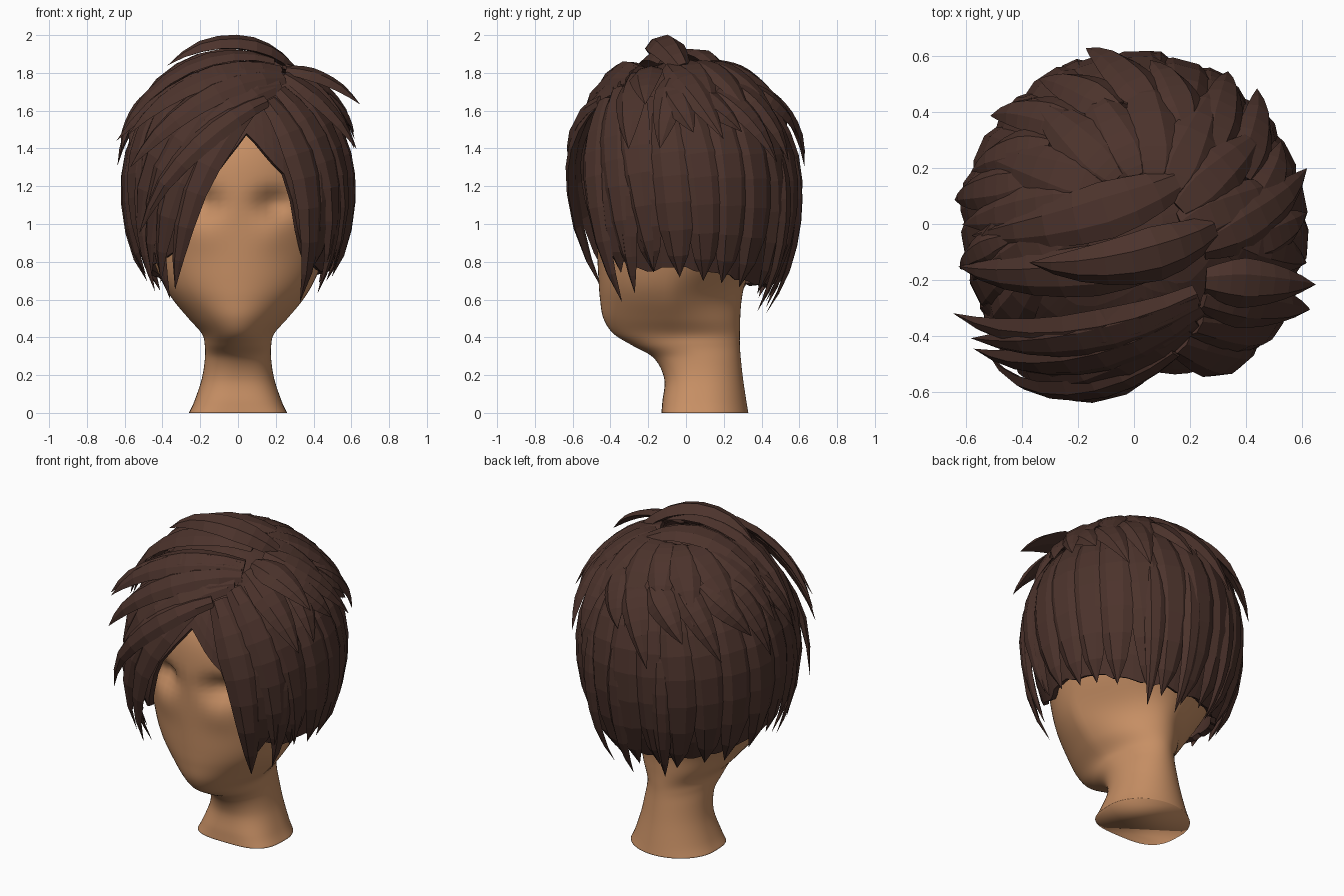
import bpy, bmesh, math, random
from mathutils import Vector

if "Cube" in bpy.data.objects:
    bpy.data.objects.remove(bpy.data.objects["Cube"])

random.seed(4)


def material(name, rgb):
    m = bpy.data.materials.new(name)
    m.diffuse_color = (*rgb, 1)
    m.use_nodes = True
    m.node_tree.nodes["Principled BSDF"].inputs["Base Color"].default_value = m.diffuse_color
    return m


SKIN = material("skin", (0.57, 0.275, 0.128))
HAIR = material("dark brown hair", (0.072, 0.033, 0.025))


def finish(bm, name, mat):
    bmesh.ops.remove_doubles(bm, verts=bm.verts, dist=0.0002)
    bmesh.ops.recalc_face_normals(bm, faces=bm.faces)
    me = bpy.data.meshes.new(name)
    bm.to_mesh(me)
    bm.free()
    me.materials.append(mat)
    ob = bpy.data.objects.new(name, me)
    bpy.context.collection.objects.link(ob)
    return ob


def bridge(bm, a, b):
    n = len(a)
    for i in range(n):
        bm.faces.new((a[i], a[(i + 1) % n], b[(i + 1) % n], b[i]))


# --- Head and neck: lofted rings of (height, half width, front y, back y)
PROFILE = [
    (0.00, 0.26, -0.13, 0.33), (0.06, 0.232, -0.125, 0.32), (0.18, 0.192, -0.115, 0.302),
    (0.29, 0.175, -0.17, 0.29), (0.36, 0.176, -0.29, 0.285), (0.42, 0.192, -0.385, 0.285),
    (0.50, 0.262, -0.437, 0.287), (0.60, 0.345, -0.455, 0.295), (0.70, 0.405, -0.463, 0.32),
    (0.84, 0.46, -0.47, 0.40), (1.00, 0.50, -0.478, 0.46), (1.20, 0.52, -0.49, 0.49),
    (1.40, 0.48, -0.46, 0.47), (1.58, 0.36, -0.34, 0.36), (1.69, 0.20, -0.19, 0.20),
    (1.73, 0.03, -0.03, 0.03)]


def catmull(rows, i, t):
    p = [rows[min(max(i + k, 0), len(rows) - 1)] for k in (-1, 0, 1, 2)]
    return [0.5 * (2 * b + (c - a) * t + (2 * a - 5 * b + 4 * c - d) * t * t
                   + (3 * b - a - 3 * c + d) * t ** 3) for a, b, c, d in zip(*p)]


bm = bmesh.new()
SEG, SUB = 64, 6
rows = [catmull(PROFILE, i, k / SUB) for i in range(len(PROFILE) - 1) for k in range(SUB)]
rows.append(PROFILE[-1])
rings = []
for z, rx, yf, yb in rows:
    ring = []
    chin = math.exp(-((z - 0.48) / 0.14) ** 2)
    nape = math.exp(-((z - 0.60) / 0.12) ** 2)
    square = 1 - 0.38 * max(0, 1 - z / 0.3)  # neck base has a flatter front
    for s in range(SEG):
        a = 2 * math.pi * s / SEG
        sx, cy = math.sin(a), math.cos(a)
        front = max(0, cy)
        if front > 0:
            sx = math.copysign(abs(sx) ** square, sx)
            cy = cy ** square
        x = rx * sx * (1 - 0.12 * chin * front) * (1 - 0.3 * nape * max(0, -cy))
        y = (yf + yb) / 2 - (yb - yf) / 2 * cy
        if front > 0:  # eye sockets and soft cheeks
            e = (abs(x) - 0.19) ** 2
            y += 0.08 * math.exp(-e / 0.008 - (z - 1.11) ** 2 / 0.005)
            y -= 0.015 * math.exp(-e / 0.010 - (z - 0.94) ** 2 / 0.008)
        ring.append(bm.verts.new((x, y, z)))
    rings.append(ring)
for a, b in zip(rings, rings[1:]):
    bridge(bm, a, b)
bm.faces.new(rings[0])
bm.faces.new(rings[-1])
head = finish(bm, "head_and_neck", SKIN)
for f in head.data.polygons:
    f.use_smooth = True

# --- Hair envelope: an egg; points are turned into directions on it
CZ, RX, RY, RUP, RLOW = 1.2, 0.6, 0.595, 0.69, 0.85


def to_dir(p):
    return Vector((p[0] / RX, p[1] / RY, (p[2] - CZ) / (RUP if p[2] > CZ else RLOW))).normalized()


def on_egg(q, lift):
    return Vector((q.x * RX * lift, q.y * RY * lift, CZ + q.z * (RUP if q.z > 0 else RLOW) * lift))


def polar(deg, z):
    """Point on the egg: 0 = front, 90 = +x, 180 = back."""
    s = (z - CZ) / (RUP if z > CZ else RLOW)
    r = math.sqrt(max(0, 1 - s * s))
    a = math.radians(deg)
    return (RX * r * math.sin(a), -RY * r * math.cos(a), z)


HEM = [(-180, .64), (-140, .66), (-90, .74), (-60, .78), (-37, .84), (-24, 1.04), (-14, 1.25),
       (5, 1.50), (26, 1.26), (32, 1.04), (37, .88), (45, .80), (65, .74), (90, .75),
       (140, .67), (180, .64)]


def hem(deg):
    deg = (deg + 180) % 360 - 180
    for (a, za), (b, zb) in zip(HEM, HEM[1:]):
        if a <= deg <= b:
            return za + (zb - za) * (deg - a) / (b - a)


# --- Under cap with the face opening and a scalloped hem
bm = bmesh.new()
COLS, ROWS = 72, 12
grid = []
for c in range(COLS):
    deg = c * 360 / COLS
    z = hem(deg) + random.uniform(-0.012, 0.012)
    low = math.asin((z - CZ) / (RUP if z > CZ else RLOW))
    col = []
    for r in range(ROWS + 1):
        lat = math.pi / 2 + (low - math.pi / 2) * r / ROWS
        a = math.radians(deg)
        q = Vector((math.cos(lat) * math.sin(a), -math.cos(lat) * math.cos(a), math.sin(lat)))
        col.append(bm.verts.new(on_egg(q, 0.965)))
    grid.append(col)
for c in range(COLS):
    a, b = grid[c], grid[(c + 1) % COLS]
    for r in range(ROWS):
        bm.faces.new((a[r], a[r + 1], b[r + 1], b[r]))
cap = finish(bm, "hair_under_cap", HAIR)
mod = cap.modifiers.new("thickness", 'SOLIDIFY')
mod.thickness = 0.03
mod.offset = -1

# --- Strand: faceted lock with a blunt root and a pointed tip
SECTION = [(-1, -0.1), (-0.45, 0.85), (0.4, 1.0), (1, -0.1), (0, -0.5)]


def strand(bm, p0, p1, p2, w, lifts=(1, 1, 1), thick=0.03, taper=3, steps=8):
    d = [to_dir(p) for p in (p0, p1, p2)]
    dirs, path = [], []
    for i in range(steps + 1):
        t = i / steps
        k = ((1 - t) ** 2, 2 * t * (1 - t), t * t)
        q = (d[0] * k[0] + d[1] * k[1] + d[2] * k[2]).normalized()
        dirs.append(q)
        path.append(on_egg(q, sum(a * b for a, b in zip(k, lifts))))
    prev = None
    for i, p in enumerate(path[:-1]):
        t = i / steps
        tan = (path[i + 1] - path[max(i - 1, 0)]).normalized()
        side = tan.cross(dirs[i]).normalized()
        nor = side.cross(tan)
        grow = (0.5 + 0.5 * min(1, t / 0.35)) * (1 - t ** taper)
        ring = [bm.verts.new(p + side * (u * w * grow) + nor * (v * thick * (0.4 + 0.6 * grow) * min(1, grow * 2)))
                for u, v in SECTION]
        if prev:
            bridge(bm, prev, ring)
        else:
            bm.faces.new(ring)
        prev = ring
    tip = bm.verts.new(path[-1])
    for i in range(len(prev)):
        bm.faces.new((prev[i], prev[(i + 1) % len(prev)], tip))


def jit(a):
    return random.uniform(-a, a)


# --- Long lower panels round the sides and back
bm = bmesh.new()
for i in range(17):
    deg = 50 + i * 16.2
    end = deg + jit(4)
    strand(bm, polar(deg - 10 + jit(3), 1.68), polar(deg + 2, 1.25), polar(end, hem(end) - 0.025 + jit(0.025)),
           0.115, (0.965, 0.985 + jit(0.015), 1.0 + jit(0.015)), 0.032, 5)
for deg, z in ((172, .57), (200, .60), (-48, .64), (-60, .68), (57, .67), (150, .58)):
    strand(bm, polar(deg, 1.4), polar(deg + 3, 1.05), polar(deg, z), 0.07, (0.98, 1.01, 1.07), 0.025, 3)
finish(bm, "hair_lower_panels", HAIR)

# --- Swirling middle and crown layers
bm = bmesh.new()
for i in range(11):
    deg = 85 + i * 19
    strand(bm, polar(deg - 10, 1.72 + jit(0.03)), polar(deg, 1.62), polar(deg + 11 + jit(5), 1.38 + jit(0.09)),
           0.095, (1.0, 1.05, 1.08 + jit(0.03)), 0.034)
finish(bm, "hair_middle_layer", HAIR)

bm = bmesh.new()
for i in range(9):
    deg = 95 + i * 23
    strand(bm, polar(deg - 10, 1.86), polar(deg, 1.82), polar(deg + 12 + jit(4), 1.50 + jit(0.06)),
           0.115, (0.98, 1.01, 1.07 + jit(0.03)), 0.03)
finish(bm, "hair_crown_layer", HAIR)


def lock_group(name, locks, thick=0.032):
    bm = bmesh.new()
    for p0, p1, p2, w, lifts in locks:
        strand(bm, p0, p1, p2, w, lifts, thick)
    finish(bm, name, HAIR)


# --- Fringe swept from the parting to the -x side
lock_group("fringe_long", [
    ((.10, -.42, 1.66), (-.20, -.60, 1.36), (-.34, -.45, .64), .10, (1.01, 1.06, 1.13)),
    ((.18, -.36, 1.72), (-.30, -.55, 1.42), (-.43, -.42, .66), .11, (1.02, 1.07, 1.13)),
    ((.21, -.33, 1.74), (-.38, -.50, 1.50), (-.48, -.34, .70), .11, (1.03, 1.03, 1.09)),
    ((.22, -.30, 1.76), (-.42, -.42, 1.60), (-.53, -.26, .78), .11, (1.02, 1.01, 1.05)),
    ((.14, -.44, 1.64), (-.22, -.62, 1.45), (-.54, -.47, .94), .08, (1.03, 1.10, 1.2))])
lock_group("fringe_upper", [
    ((.24, -.30, 1.78), (-.30, -.55, 1.65), (-.58, -.45, 1.30), .09, (1.04, 1.07, 1.22)),
    ((.22, -.25, 1.80), (-.25, -.42, 1.75), (-.65, -.32, 1.44), .09, (1.05, 1.07, 1.25)),
    ((.22, -.27, 1.80), (-.20, -.40, 1.78), (-.60, -.42, 1.48), .10, (1.05, 1.06, 1.25)),
    ((.18, -.10, 1.85), (-.25, -.18, 1.80), (-.62, -.15, 1.46), .10, (1.02, 1.02, 1.14)),
    ((.15, .15, 1.85), (-.15, -.02, 1.87), (-.56, -.04, 1.52), .11, (1, 1.03, 1.08)),
    ((-.42, -.05, 1.68), (-.54, -.09, 1.60), (-.62, -.16, 1.38), .07, (1.04, 1.08, 1.1))])

# --- Locks falling from the parting to the +x side
lock_group("side_locks", [
    ((.16, -.42, 1.64), (.42, -.50, 1.30), (.33, -.34, .58), .11, (1.01, 1.0, 1.07)),
    ((.22, -.35, 1.70), (.55, -.40, 1.40), (.45, -.28, .68), .11, (1.02, 1.0, 1.06)),
    ((.24, -.28, 1.75), (.60, -.30, 1.50), (.53, -.18, .72), .11, (1.02, 1.0, 1.03)),
    ((.25, -.20, 1.80), (.45, -.22, 1.82), (.66, -.22, 1.64), .10, (1.04, 1.15, 1.30)),
    ((.24, -.26, 1.77), (.50, -.32, 1.70), (.64, -.31, 1.40), .10, (1.04, 1.07, 1.2)),
    ((.24, -.08, 1.83), (.45, .00, 1.75), (.62, .20, 1.45), .10, (1.01, 1.04, 1.14)),
    ((.28, -.02, 1.80), (.52, -.10, 1.70), (.62, -.14, 1.40), .10, (1, 1.03, 1.09))])

# --- Loose lock arching over the crown
lock_group("crown_loose_lock", [
    ((.28, -.02, 1.84), (.02, -.16, 1.95), (-.38, -.14, 1.85), .105, (1.01, 1.14, 1.14))], 0.05)
